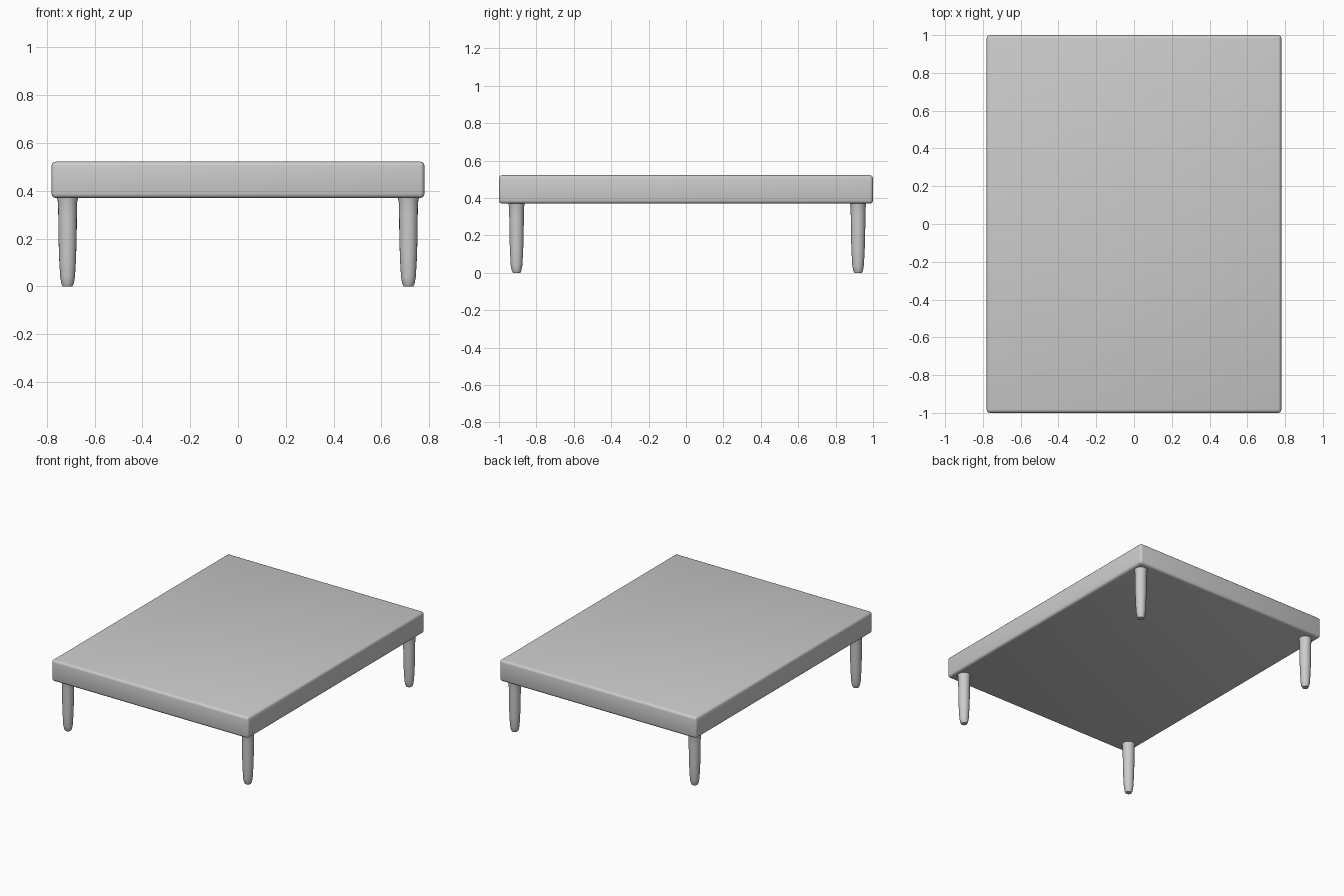
import bpy, bmesh, math
from mathutils import Vector

if "Cube" in bpy.data.objects:
    bpy.data.objects.remove(bpy.data.objects["Cube"])


def finish(name, bm, angle):
    bmesh.ops.recalc_face_normals(bm, faces=bm.faces[:])
    me = bpy.data.meshes.new(name)
    bm.to_mesh(me)
    bm.free()
    ob = bpy.data.objects.new(name, me)
    bpy.context.collection.objects.link(ob)
    bpy.ops.object.select_all(action='DESELECT')
    ob.select_set(True)
    bpy.context.view_layer.objects.active = ob
    bpy.ops.object.shade_smooth_by_angle(angle=math.radians(angle))
    return ob


# Table top: a solid slab with softly rounded edges
bm = bmesh.new()
bmesh.ops.create_cube(bm, size=1)
bmesh.ops.scale(bm, vec=(1.56, 2.0, 0.152), verts=bm.verts)
bmesh.ops.translate(bm, vec=(0, 0, 0.446), verts=bm.verts)
bmesh.ops.bevel(bm, geom=bm.edges[:], offset=0.018, segments=3,
                profile=0.5, affect='EDGES')
finish("table_top", bm, 40)

# Legs: round, tapering to a small rounded foot, flaring slightly into the top
PROFILE = [(0.020, 0.0), (0.026, 0.012), (0.031, 0.04), (0.035, 0.11),
           (0.038, 0.20), (0.039, 0.30), (0.040, 0.35), (0.045, 0.376)]
SIDES = 20


def leg(name, x, y):
    bm = bmesh.new()
    rings = []
    for r, z in PROFILE:
        rings.append([bm.verts.new((x + r * math.cos(a), y + r * math.sin(a), z))
                      for a in (2 * math.pi * i / SIDES for i in range(SIDES))])
    for lo, hi in zip(rings, rings[1:]):
        for i in range(SIDES):
            j = (i + 1) % SIDES
            bm.faces.new((lo[i], lo[j], hi[j], hi[i]))
    bm.faces.new(rings[0])
    bm.faces.new(rings[-1])
    finish(name, bm, 45)


for side, x in (("left", -0.713), ("right", 0.713)):
    for end, y in (("front", -0.906), ("back", 0.92)):
        leg(f"{end}_{side}_leg", x, y)
